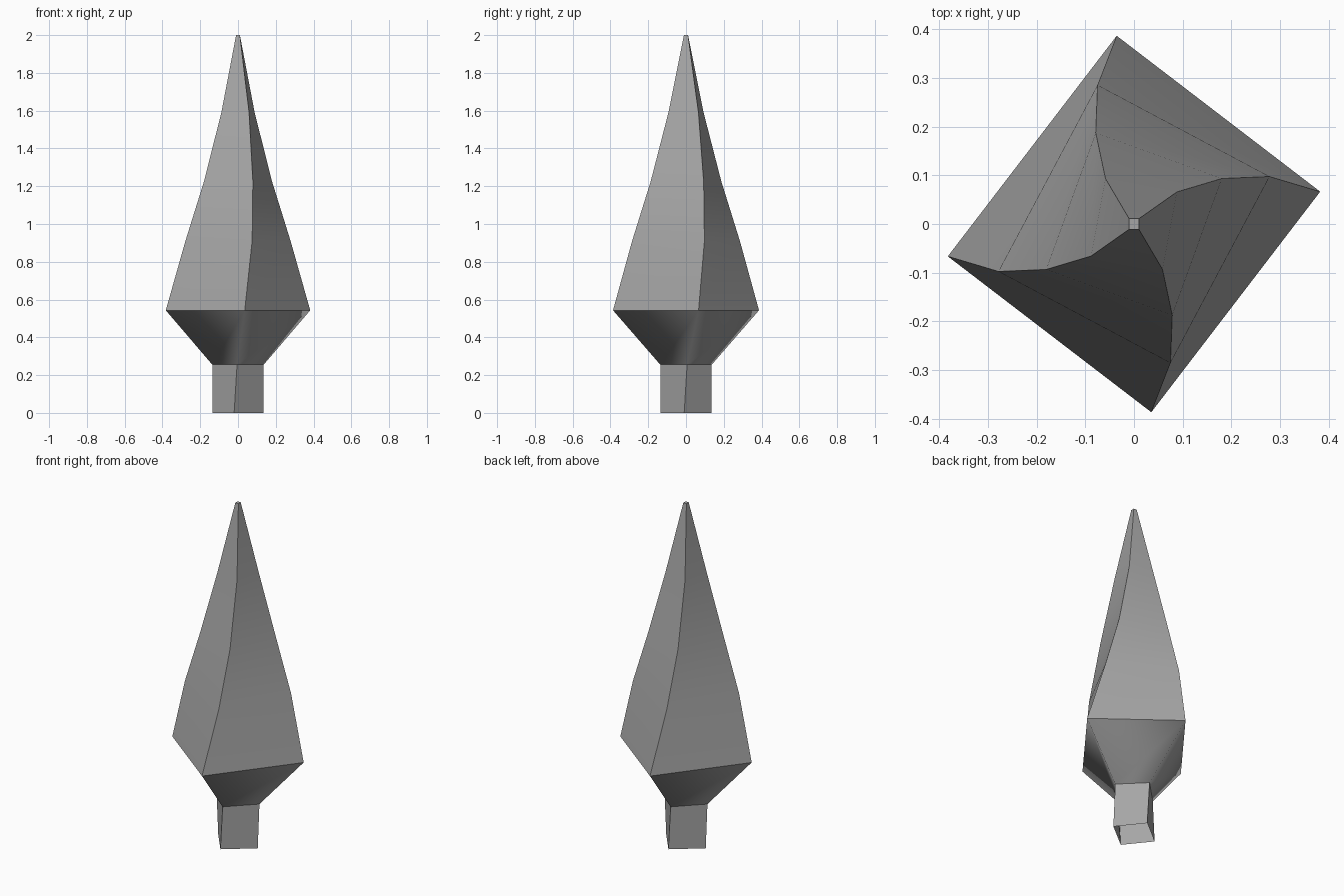
import bpy
import bmesh
from math import cos, sin, radians

cube = bpy.data.objects.get("Cube")
if cube:
    bpy.data.objects.remove(cube, do_unlink=True)

# One plain grey for the whole spire
grey = bpy.data.materials.new("stone grey")
grey.use_nodes = True
colour = (0.38, 0.38, 0.38, 1)
grey.diffuse_color = colour
grey.node_tree.nodes["Principled BSDF"].inputs["Base Color"].default_value = colour

HALF_SPREAD = 42.7            # half the angle between corners of the near-square section
BASE_TURN, TURN_RATE = 38.6, 25.7   # steady twist along the height


def section(bm, z, radius):
    """Four corners of the twisted section at height z."""
    mid = BASE_TURN + TURN_RATE * z
    angles = (mid - HALF_SPREAD, mid + HALF_SPREAD,
              mid + 180 - HALF_SPREAD, mid + 180 + HALF_SPREAD)
    return [bm.verts.new((radius * cos(radians(a)), radius * sin(radians(a)), z))
            for a in angles]


def loft(name, profile, crisp_corners, cap_top=False):
    """Skin a (height, radius) profile with four twisted sides."""
    bm = bmesh.new()
    rings = [section(bm, z, r) for z, r in profile]
    for low, high in zip(rings, rings[1:]):
        for i in range(4):
            j = (i + 1) % 4
            face = bm.faces.new((low[i], low[j], high[j], high[i]))
            face.smooth = True
        if crisp_corners:
            for a, b in zip(low, high):
                bm.edges.get((a, b)).smooth = False
    if cap_top:
        cap = bm.faces.new(rings[-1])
        for edge in cap.edges:
            edge.smooth = False
    mesh = bpy.data.meshes.new(name)
    bm.to_mesh(mesh)
    bm.free()
    mesh.materials.append(grey)
    obj = bpy.data.objects.new(name, mesh)
    bpy.context.collection.objects.link(obj)
    return obj


# Open-bottomed square stem
loft("stem", [(0, 0.136), (0.255, 0.136)], True)

# Flared collar, softly shaded around its corners
loft("collar", [(0.255, 0.136), (0.543, 0.388)], False)

# Tall twisted point with a tiny flat tip
loft("spire", [(0.543, 0.388), (0.91, 0.295), (1.225, 0.203),
               (1.59, 0.11), (2.0, 0.0148)], True, cap_top=True)
